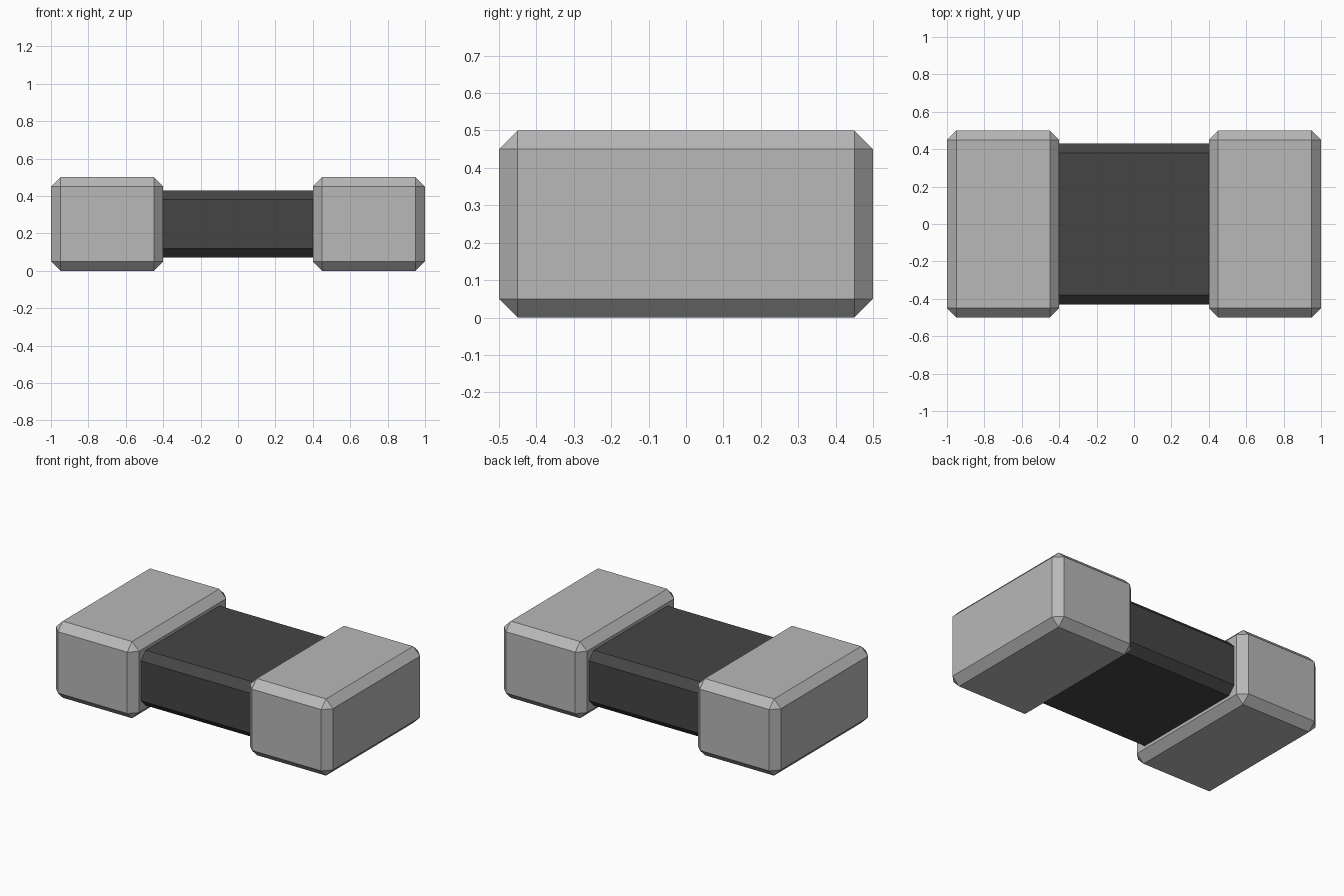
import bpy
import bmesh
from mathutils import Matrix, Vector

cube = bpy.data.objects.get("Cube")
if cube:
    bpy.data.objects.remove(cube, do_unlink=True)


def make_material(name, value):
    mat = bpy.data.materials.new(name)
    mat.use_nodes = True
    colour = (value, value, value, 1.0)
    mat.diffuse_color = colour
    bsdf = next(n for n in mat.node_tree.nodes if n.type == 'BSDF_PRINCIPLED')
    bsdf.inputs["Base Color"].default_value = colour
    return mat


def chamfered_box(name, centre, size, chamfer, mat):
    """Flat-shaded box with a single-segment chamfer on every edge."""
    bm = bmesh.new()
    bmesh.ops.create_cube(bm, size=1.0, matrix=Matrix.Diagonal((*size, 1.0)))
    bmesh.ops.bevel(bm, geom=bm.edges[:], offset=chamfer, segments=1,
                    affect='EDGES', profile=0.5)
    mesh = bpy.data.meshes.new(name)
    bm.to_mesh(mesh)
    bm.free()
    mesh.materials.append(mat)
    obj = bpy.data.objects.new(name, mesh)
    obj.location = Vector(centre)
    bpy.context.collection.objects.link(obj)
    return obj


metal = make_material("terminal grey", 0.48)
dark = make_material("body charcoal", 0.06)

# Central body, its ends buried in the caps
chamfered_box("body", (0, 0, 0.25), (1.7, 0.86, 0.36), 0.05, dark)

# Metal end caps, mirrored left and right
for side, name in ((1, "left_end_cap"), (-1, "right_end_cap")):
    chamfered_box(name, (side * 0.7, 0, 0.25), (0.6, 1.0, 0.5), 0.05, metal)
